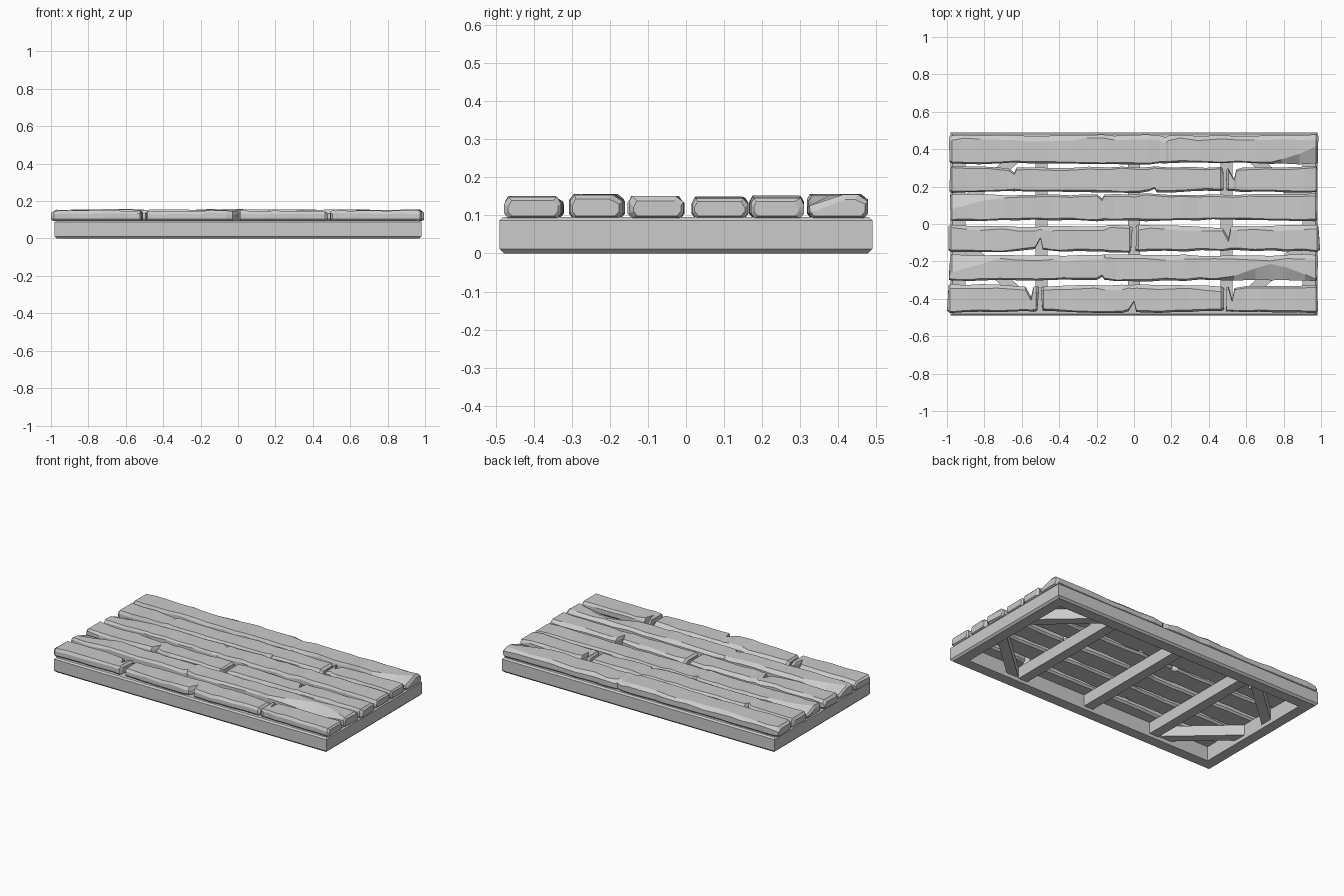
import bpy, bmesh, math, random

if "Cube" in bpy.data.objects:
    bpy.data.objects.remove(bpy.data.objects["Cube"])

random.seed(4)


def finish(name, bm):
    bmesh.ops.recalc_face_normals(bm, faces=bm.faces)
    me = bpy.data.meshes.new(name)
    bm.to_mesh(me)
    bm.free()
    ob = bpy.data.objects.new(name, me)
    bpy.context.collection.objects.link(ob)
    return ob


def bridge(bm, rings, closed=False):
    n = len(rings[0])
    m = len(rings)
    for i in range(m if closed else m - 1):
        a, b = rings[i], rings[(i + 1) % m]
        for j in range(n):
            k = (j + 1) % n
            bm.faces.new((a[j], a[k], b[k], b[j]))
    if not closed:
        bm.faces.new(rings[0])
        bm.faces.new(rings[-1])


# Outer frame: chamfered profile swept round a rectangle (inset, z)
def frame():
    bm = bmesh.new()
    prof = [(.012, 0), (0, .012), (0, .087), (.01, .096), (.08, .096), (.08, 0)]
    rings = []
    for sx, sy in ((1, 1), (-1, 1), (-1, -1), (1, -1)):
        rings.append([bm.verts.new((sx * (.98 - i), sy * (.49 - i), z)) for i, z in prof])
    bridge(bm, rings, True)
    finish("outer_frame", bm)


# Straight beam between two plan points
def beam(name, a, b, width, z0, z1):
    bm = bmesh.new()
    dx, dy = b[0] - a[0], b[1] - a[1]
    l = math.hypot(dx, dy)
    nx, ny = -dy / l * width / 2, dx / l * width / 2
    rings = [[bm.verts.new((p[0] + s * nx, p[1] + s * ny, z))
              for s, z in ((-1, z0), (1, z0), (1, z1), (-1, z1))] for p in (a, b)]
    bridge(bm, rings)
    finish(name, bm)


# Worn plank lofted along x; notches = (x, side, depth), worn = (x, side)
def plank(name, x0, x1, y0, y1, top, notches=(), worn=()):
    bm = bmesh.new()
    base = .093
    forced = {}
    for nx, side, d in notches:
        for off, f in ((-.03, .12), (0, 1), (.012, .1)):
            forced[nx + off] = (side, d * f)
    xs = [x0, x0 + .012, x1 - .012, x1] + list(forced)
    n = max(3, round((x1 - x0) / .09))
    for i in range(1, n):
        x = x0 + (x1 - x0) * (i + random.uniform(-.3, .3)) / n
        if all(abs(x - q) > .025 for q in xs):
            xs.append(x)
    xs.sort()
    wide = random.random() < .7
    rings = []
    for x in xs:
        end = x in (x0, x1)
        bow = .006 * (1 - math.cos(2 * math.pi * x)) / 2
        lo = y0 + bow + random.uniform(-.003, .005)
        hi = y1 - bow - random.uniform(-.003, .005)
        if x in forced:
            side, d = forced[x]
            if side < 0:
                lo += d
            else:
                hi -= d
        t = top - random.uniform(0, .006)
        cl, ch = random.uniform(.006, .012), random.uniform(.008, .014)
        if wide:
            ch += random.uniform(.004, .018)
        dl, dh = random.uniform(.012, .02), random.uniform(.012, .02)
        for wx, side in worn:
            f = max(0, 1 - abs(x - wx) / .24)
            if side < 0:
                cl += .085 * f
                dl += .018 * f
            else:
                ch += .07 * f
                dh += .018 * f
        b = base
        if end:
            lo, hi, t, b = lo + .008, hi - .008, t - .012, b + .006
        sec = [(lo + .01, b), (lo, b + .012), (lo, t - dl), (lo + cl, t),
               (hi - ch, t), (hi, t - dh), (hi, b + .012), (hi - .01, b)]
        je = [random.uniform(-.006, .006) if end else 0 for _ in range(2)]
        rings.append([bm.verts.new((x + je[0 if k < 4 else 1], y, z))
                      for k, (y, z) in enumerate(sec)])
    bridge(bm, rings)
    finish(name, bm)


frame()
for i, x in enumerate((-.495, 0, .495)):
    beam(f"cross_joist_{i + 1}", (x, -.42), (x, .42), .065, .02, .094)
for sx in (-1, 1):
    for sy in (-1, 1):
        beam(f"corner_brace_{'lr'[sx > 0]}{'fb'[sy > 0]}",
             (sx * .93, sy * .09), (sx * .545, sy * .435), .06, .025, .092)

# Deck planks, back row to front row
plank("plank_back", -.985, .985, .32, .477, .157, [(.17, 1, .015)], [(.99, -1)])
plank("plank_2_left", -.985, .475, .168, .308, .152, [(-.64, 1, .025), (.11, -1, .018)])
plank("plank_2_right", .492, .985, .168, .308, .152, [(.535, 1, .06)])
plank("plank_3", -.985, .982, .015, .162, .15, [(-.17, 1, .02)], [(-.97, 1)])
plank("plank_4_left", -.99, -.012, -.152, -.006, .152, [(-.5, -1, .065)])
plank("plank_4_right", .012, .99, -.148, -.006, .152, [(.505, 1, .06)])
plank("plank_5", -.985, .982, -.306, -.163, .157, [(-.17, -1, .02)], [(-.97, 1), (.74, -1)])
plank("plank_front_left", -.995, -.512, -.475, -.322, .152, [(-.55, 1, .06)])
plank("plank_front_middle", -.495, .478, -.475, -.325, .15, [(0, -1, .055)])
plank("plank_front_right", .494, .985, -.475, -.325, .152, [(.525, 1, .07)])
